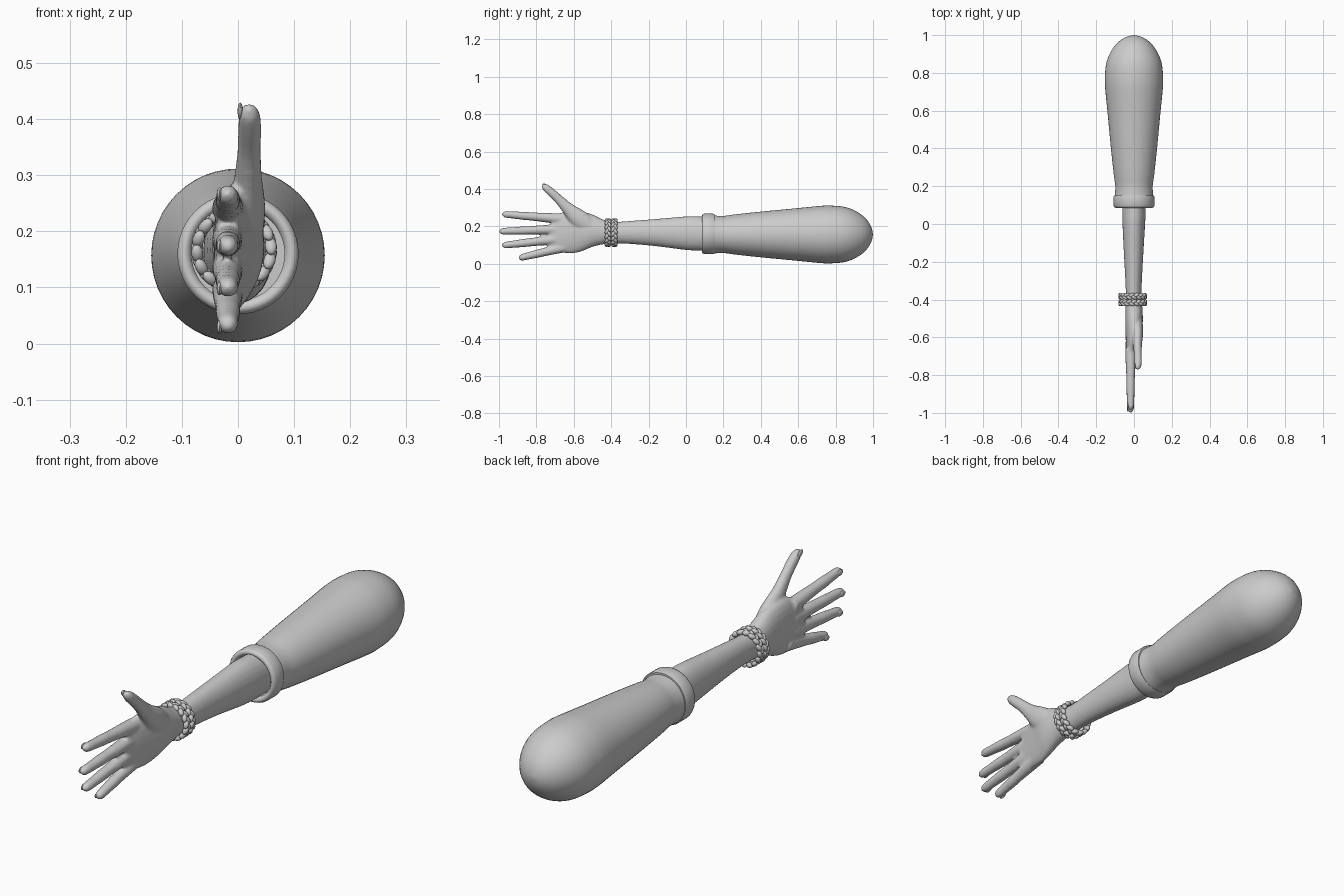
import bpy, bmesh, math
from mathutils import Vector, Matrix

if "Cube" in bpy.data.objects:
    bpy.data.objects.remove(bpy.data.objects["Cube"])

GREY = (0.6, 0.6, 0.6, 1)
mat = bpy.data.materials.new("plain grey")
mat.use_nodes = True
mat.diffuse_color = GREY
mat.node_tree.nodes["Principled BSDF"].inputs["Base Color"].default_value = GREY


def spline(rows, steps):
    """Catmull-Rom refinement of rows of numbers."""
    rows = [Vector(r) for r in rows]
    ext = [rows[0]] + rows + [rows[-1]]
    out = []
    for a, b, c, d in zip(ext, ext[1:], ext[2:], ext[3:]):
        for i in range(steps):
            t = i / steps
            out.append(b + (c - a) * (t / 2) + (a * 2 - b * 5 + c * 4 - d) * (t * t / 2)
                       + (b * 3 - a - c * 3 + d) * (t ** 3 / 2))
    return out + [rows[-1]]


def add_tube(bm, rows, sides=24, steps=4, cap=True):
    """Loft ellipses; each row is x, y, z, half width, half height."""
    rows = spline(rows, steps)
    rings = []
    for i, r in enumerate(rows):
        p, q = rows[max(i - 1, 0)], rows[min(i + 1, len(rows) - 1)]
        along = Vector((0, q[1] - p[1], q[2] - p[2])).normalized()
        up = along.cross(Vector((1, 0, 0)))
        ring = []
        for k in range(sides):
            a = math.tau * k / sides
            ring.append(bm.verts.new(Vector(r[:3]) + Vector((r[3] * math.cos(a), 0, 0))
                                     + up * (r[4] * math.sin(a))))
        rings.append(ring)
    for a, b in zip(rings, rings[1:]):
        for k in range(sides):
            j = (k + 1) % sides
            bm.faces.new((a[k], a[j], b[j], b[k]))
    if cap:
        bm.faces.new(rings[0])
        bm.faces.new(rings[-1])


def finish(name, bm, angle=50):
    bmesh.ops.recalc_face_normals(bm, faces=bm.faces)
    mesh = bpy.data.meshes.new(name)
    bm.to_mesh(mesh)
    bm.free()
    obj = bpy.data.objects.new(name, mesh)
    bpy.context.collection.objects.link(obj)
    mesh.materials.append(mat)
    bpy.ops.object.select_all(action="DESELECT")
    obj.select_set(True)
    bpy.context.view_layer.objects.active = obj
    bpy.ops.object.shade_smooth_by_angle(angle=math.radians(angle))
    return obj


def revolve(name, profile, closed, sides=48):
    """Turn a (y, radius) profile around the arm axis."""
    bm = bmesh.new()
    vs = [bm.verts.new((r, y, 0)) for y, r in profile]
    edges = [bm.edges.new(p) for p in zip(vs, vs[1:])]
    if closed:
        edges.append(bm.edges.new((vs[-1], vs[0])))
    bmesh.ops.spin(bm, geom=vs + edges, axis=(0, 1, 0), cent=(0, 0, 0),
                   angle=math.tau, steps=sides, use_duplicate=False)
    bmesh.ops.remove_doubles(bm, verts=bm.verts, dist=0.0005)
    bmesh.ops.translate(bm, verts=bm.verts, vec=(0, 0, 0.157))
    return finish(name, bm)


# Sleeve with a domed shoulder
outer = [(0.14, 0.102), (0.2, 0.099), (0.26, 0.107), (0.4, 0.122), (0.6, 0.141), (0.72, 0.153),
         (0.78, 0.154), (0.85, 0.147), (0.91, 0.124), (0.96, 0.087), (0.99, 0.042), (1.0, 0)]
revolve("sleeve", [(0.3, 0), (0.3, 0.085), (0.14, 0.085)] + [tuple(p) for p in spline(outer, 3)], False)

# Rolled cuff
cuff = revolve("cuff", [(0.095, 0.083), (0.087, 0.09), (0.085, 0.097), (0.089, 0.104), (0.098, 0.108),
                        (0.145, 0.108), (0.152, 0.105), (0.152, 0.083)], True)
cuff.location.z = 0.003

# Forearm, palm and fingers fused into one smooth skin
bm = bmesh.new()
add_tube(bm, [
    (0, 0.29, 0.16, 0.062, 0.088), (0, 0.08, 0.162, 0.062, 0.091), (-0.001, 0, 0.164, 0.06, 0.09),
    (-0.002, -0.15, 0.167, 0.052, 0.074), (-0.002, -0.28, 0.168, 0.045, 0.063),
    (-0.002, -0.38, 0.167, 0.041, 0.058), (0, -0.45, 0.17, 0.045, 0.068),
    (0, -0.53, 0.176, 0.046, 0.098), (-0.008, -0.61, 0.17, 0.036, 0.114),
    (-0.015, -0.68, 0.166, 0.027, 0.104), (-0.018, -0.725, 0.172, 0.02, 0.088)])

FINGERS = {  # root y, root z, tip y, tip z
    "index": (-0.66, 0.24, -0.985, 0.266), "middle": (-0.66, 0.186, -1.0, 0.173),
    "ring": (-0.66, 0.135, -0.985, 0.098), "little": (-0.62, 0.096, -0.895, 0.03)}
SHAPE = [(0, 0.029), (0.25, 0.026), (0.5, 0.0225), (0.62, 0.0225), (0.78, 0.02),
         (0.92, 0.0185), (0.97, 0.014), (1, 0.004)]
for y0, z0, y1, z1 in FINGERS.values():
    add_tube(bm, [(-0.018, y0 + (y1 - y0) * t, z0 + (z1 - z0) * t, r, r) for t, r in SHAPE], 16, 3)
add_tube(bm, [(0.014, -0.5, 0.19, 0.03, 0.045), (0.018, -0.57, 0.24, 0.031, 0.05),
              (0.018, -0.63, 0.294, 0.025, 0.034), (0.02, -0.68, 0.345, 0.021, 0.025),
              (0.021, -0.725, 0.386, 0.021, 0.023), (0.02, -0.755, 0.412, 0.018, 0.018),
              (0.02, -0.768, 0.424, 0.005, 0.005)], 16, 3)
arm = finish("arm_and_hand", bm)
remesh = arm.modifiers.new("fuse", "REMESH")
remesh.mode = "VOXEL"
remesh.voxel_size = 0.0055
remesh.use_smooth_shade = True
soften = arm.modifiers.new("soften", "SMOOTH")
soften.factor = 0.5
soften.iterations = 8

# Fingernails on the back of each fingertip
NAILS = {k: (-0.033, v[2] + 0.025, v[3], math.atan2(v[3] - v[1], v[2] - v[0]))
         for k, v in FINGERS.items()}
NAILS["thumb"] = (0.004, -0.752, 0.414, 2.4)
for name, (x, y, z, ang) in NAILS.items():
    bm = bmesh.new()
    place = Matrix.Translation((x, y, z)) @ Matrix.Rotation(ang, 4, "X")
    bmesh.ops.create_uvsphere(bm, u_segments=12, v_segments=8, radius=1,
                              matrix=place @ Matrix.Diagonal((0.005, 0.019, 0.012, 1)))
    finish(name + "_nail", bm)

# Two braided bracelets: overlapping slanted beads around the wrist
BEADS = 16
for n, y in enumerate((-0.383, -0.417)):
    bm = bmesh.new()
    for k in range(BEADS):
        a = math.tau * (k + n / 2) / BEADS
        for side in (-1, 1):
            b = a + side * math.pi / BEADS / 2
            place = (Matrix.Translation((-0.007 + 0.066 * math.cos(b), y + side * 0.006,
                                         0.167 + 0.066 * math.sin(b)))
                     @ Matrix.Rotation(-b, 4, "Y") @ Matrix.Rotation(side * 0.5, 4, "X"))
            bmesh.ops.create_uvsphere(bm, u_segments=10, v_segments=8, radius=1,
                                      matrix=place @ Matrix.Diagonal((0.011, 0.01, 0.017, 1)))
    finish("bracelet_%d" % (n + 1), bm)
